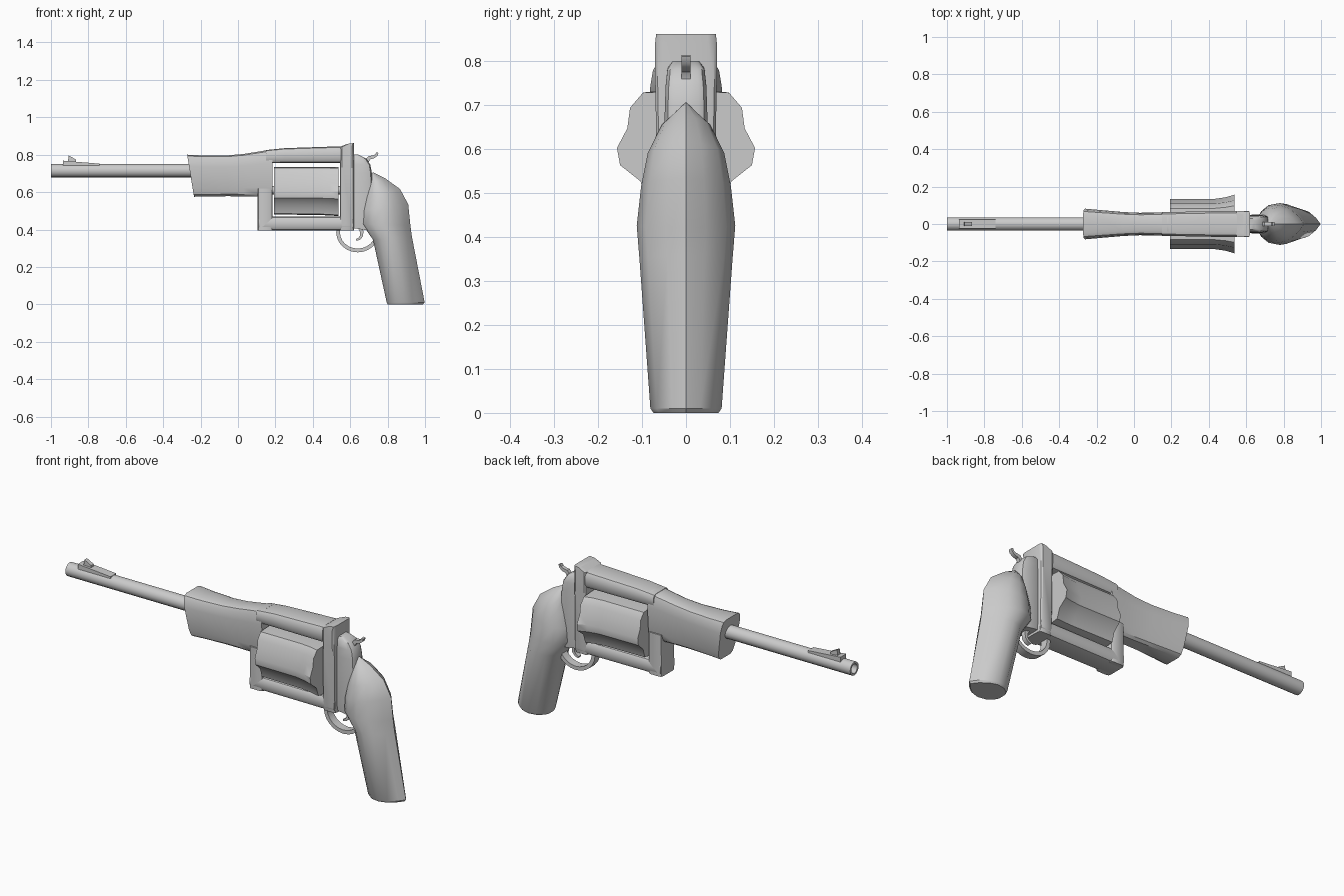
import bpy, bmesh
from math import sin, cos, pi, radians, hypot

# Half cross-sections as (position along the section line 0..1, half-width factor)
BOX = [(0, 1), (1, 1)]
ROUND = [(0, .6), (.06, .85), (.25, 1), (.75, 1), (.94, .85), (1, .6)]
SOFT = [(0, .72), (.05, .92), (.15, 1), (.85, 1), (.95, .92), (1, .72)]
FOREND = [(0, .5), (.05, .72), (.2, .86), (.72, 1), (.9, .92), (.97, .82), (1, .6)]
CIRCLE = [((1 - cos(a * pi / 8)) / 2, sin(a * pi / 8)) for a in range(9)]
CIRCLE[0], CIRCLE[8] = (0, 0), (1, 0)
GRIP = [(0, .3), (.06, .6), (.22, .9), (.45, 1), (.68, .82), (.88, .4), (1, 0)]
FLUTED = [(0, .25), (.02, .55), (.21, .66), (.35, .955), (.5, 1),
          (.67, .85), (.85, .81), (.98, .625), (1, 0)]


def loft(name, sections, shape):
    """Skin between sections (ax, az, bx, bz, half_width) in the xz plane."""
    ring = shape + [(t, -s) for t, s in reversed(shape) if s > 0]
    bm = bmesh.new()
    loops = []
    for ax, az, bx, bz, w in sections:
        loops.append([bm.verts.new((ax + (bx - ax) * t, s * w, az + (bz - az) * t))
                      for t, s in ring])
    n = len(ring)
    for p, q in zip(loops, loops[1:]):
        for i in range(n):
            bm.faces.new((p[i], p[(i + 1) % n], q[(i + 1) % n], q[i]))
    bm.faces.new(loops[0])
    bm.faces.new(loops[-1])
    bmesh.ops.recalc_face_normals(bm, faces=bm.faces)
    mesh = bpy.data.meshes.new(name)
    bm.to_mesh(mesh)
    bm.free()
    obj = bpy.data.objects.new(name, mesh)
    bpy.context.collection.objects.link(obj)
    return obj


def ribbon(name, pts, thick, w, taper=1.0):
    """Flat strip following a path in the xz plane."""
    secs = []
    for i, (x, z) in enumerate(pts):
        a, b = pts[max(i - 1, 0)], pts[min(i + 1, len(pts) - 1)]
        dx, dz = b[0] - a[0], b[1] - a[1]
        h = thick / 2 * (1 + (taper - 1) * i / (len(pts) - 1)) / hypot(dx, dz)
        secs.append((x - dz * h, z + dx * h, x + dz * h, z - dx * h, w))
    return loft(name, secs, BOX)


def rod(name, stations, z):
    """Round bar along x from (x, radius) stations."""
    return loft(name, [(x, z - r, x, z + r, r) for x, r in stations], CIRCLE)


# Barrel with an open bore, and the axis pin of the drum
rod("barrel", [(-.2, .036), (-1, .036), (-1, .025), (-.88, .025)], .715)
rod("drum_pin", [(.15, .022), (.58, .022)], .61)

# Front sight: long ramp with a small blade
loft("sight_ramp", [(-.935, .74, -.935, .768, .024), (-.74, .74, -.74, .752, .024)], BOX)
loft("sight_blade", [(-.91, .76, -.905, .795, .011), (-.865, .76, -.865, .774, .011)], BOX)

# Fore-end, narrowing in the middle
loft("fore_end", [(-.235, .575, -.272, .8, .082), (-.17, .577, -.19, .796, .075),
                  (-.05, .578, -.06, .796, .064), (.03, .577, .03, .804, .06),
                  (.105, .576, .105, .816, .061), (.185, .575, .185, .829, .064)], FOREND)

# Frame around the drum window
loft("top_strap", [(.15, .755, .15, .825, .063), (.25, .755, .25, .835, .065),
                   (.4, .755, .4, .84, .068), (.55, .755, .55, .845, .07)], ROUND)
loft("rear_post", [(.545, .395, .62, .395, .058), (.545, .43, .62, .43, .064),
                   (.545, .75, .62, .75, .07), (.545, .842, .62, .842, .07),
                   (.585, .858, .62, .862, .068)], SOFT)
loft("front_post", [(.105, .395, .185, .395, .058), (.105, .62, .185, .62, .06)], SOFT)
loft("bottom_bar", [(.11, .395, .11, .47, .058), (.615, .395, .615, .47, .062)], ROUND)

# Fluted drum flaring toward the rear
loft("drum", [(.193, .48, .193, .735, .134), (.43, .478, .43, .735, .134),
              (.49, .475, .49, .735, .143), (.538, .472, .538, .733, .157)], FLUTED)

# Rounded body behind the frame
loft("rear_body", [(.6, .8, .645, .8, .03), (.6, .785, .685, .78, .042),
                   (.6, .75, .708, .745, .046), (.6, .7, .716, .7, .048),
                   (.6, .6, .72, .6, .05), (.6, .46, .72, .46, .05),
                   (.6, .41, .73, .39, .045)], ROUND)

# Hammer, trigger guard and trigger
ribbon("hammer", [(.68, .72), (.688, .765), (.703, .784), (.724, .788), (.74, .798), (.746, .812)],
       .026, .01, .4)
ribbon("trigger_guard", [(.64 + .105 * cos(radians(a)), .385 + .097 * sin(radians(a)))
                         for a in range(165, 331, 15)], .02, .022)
ribbon("trigger", [(.645, .42), (.662, .39), (.66, .365), (.648, .35), (.632, .344)],
       .022, .012, .45)

# Grip: pointed at the back edge, swelling near the top
loft("grip", [(.714, .698, .722, .706, .004), (.7, .64, .785, .675, .055),
              (.68, .57, .866, .617, .087), (.665, .5, .91, .535, .102),
              (.663, .43, .922, .42, .112), (.722, .345, .93, .36, .106),
              (.795, .01, .998, .01, .081), (.8, 0, .99, 0, .074)], GRIP)

# Smooth shading with crisp edges
for obj in bpy.context.collection.objects:
    obj.select_set(True)
    bpy.context.view_layer.objects.active = obj
bpy.ops.object.shade_smooth_by_angle(angle=radians(35))
